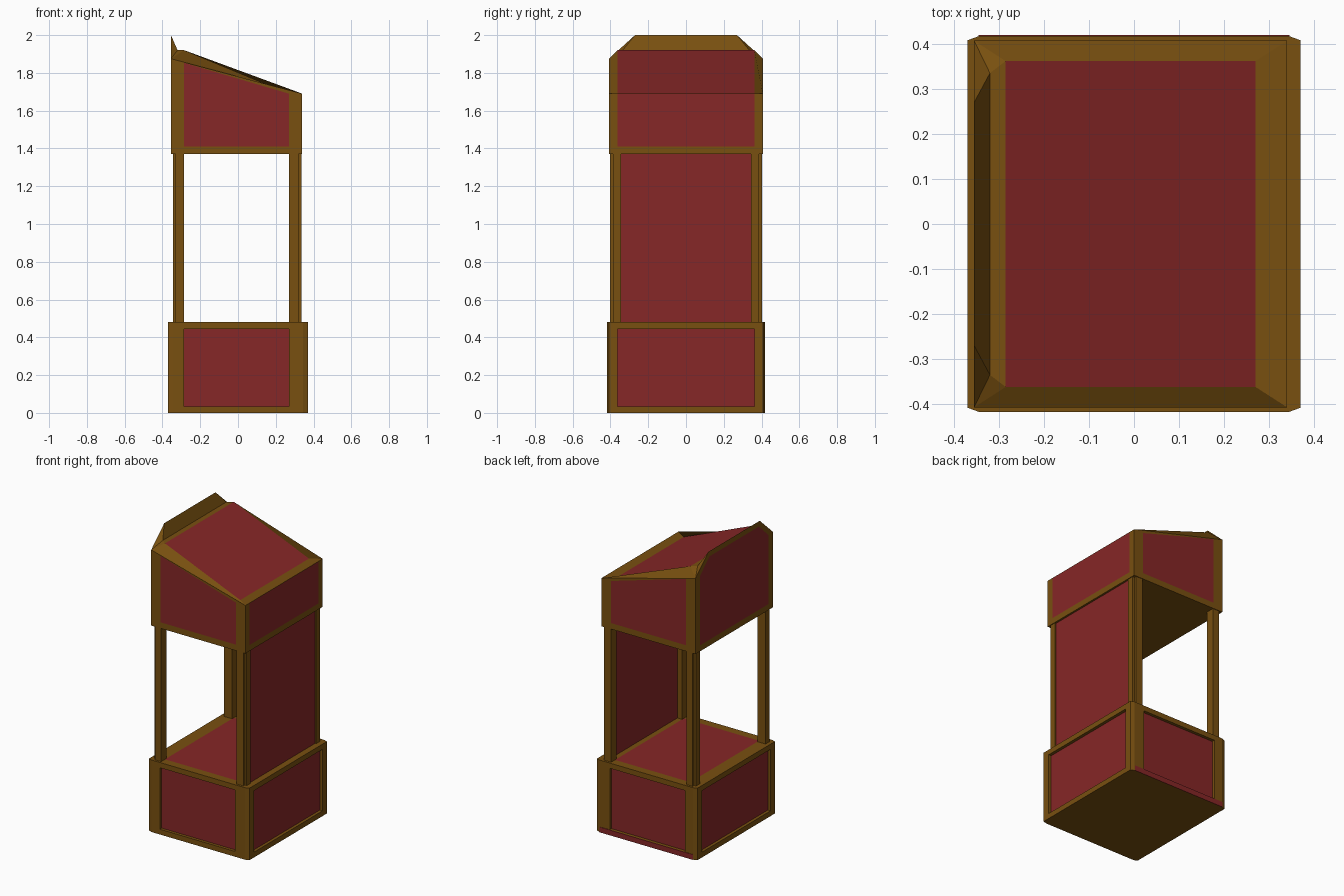
import bpy, bmesh
from mathutils import Vector

if "Cube" in bpy.data.objects:
    bpy.data.objects.remove(bpy.data.objects["Cube"])

def material(name, rgb):
    m = bpy.data.materials.new(name)
    m.diffuse_color = (*rgb, 1)
    m.use_nodes = True
    m.node_tree.nodes["Principled BSDF"].inputs["Base Color"].default_value = m.diffuse_color
    return m

BROWN = material("brown wood", (0.19, 0.08, 0.005))
RED = material("dark red panel", (0.24, 0.02, 0.02))

def add_face(bm, pts, mat=0):
    f = bm.faces.new([bm.verts.new(p) for p in pts])
    f.material_index = mat

def panel(bm, outer, inner, depth=(0, 0, 0), skip=()):
    """Brown frame ring, recess walls, red infill."""
    d, n = Vector(depth), len(outer)
    sunk = [Vector(p) + d for p in inner]
    for i in range(n):
        j = (i + 1) % n
        if i not in skip:
            add_face(bm, [outer[i], outer[j], inner[j], inner[i]])
        if d.length > 0:
            add_face(bm, [inner[i], inner[j], sunk[j], sunk[i]])
    add_face(bm, sunk, 1)

def finish(bm, name):
    bmesh.ops.remove_doubles(bm, verts=bm.verts, dist=0.0005)
    bmesh.ops.recalc_face_normals(bm, faces=bm.faces)
    me = bpy.data.meshes.new(name)
    bm.to_mesh(me)
    bm.free()
    me.materials.append(BROWN)
    me.materials.append(RED)
    ob = bpy.data.objects.new(name, me)
    bpy.context.collection.objects.link(ob)
    return ob

def rect(a0, a1, b0, b1, place):
    return [place(a, b) for a, b in ((a0, b0), (a1, b0), (a1, b1), (a0, b1))]

XI0, XI1, YI = -0.285, 0.27, 0.362      # inner panel limits

# --- base cabinet with recessed side panels ---
bm = bmesh.new()
H, CX, CY, X, Y = 0.48, 0.345, 0.408, 0.37, 0.417
for s in (-1, 1):
    fy = lambda a, b: (a, s * Y, b)
    fx = lambda a, b: (s * X, a, b)
    panel(bm, rect(-CX, CX, 0, H, fy), rect(XI0, XI1, 0.035, 0.445, fy), (0, -s * 0.02, 0))
    panel(bm, rect(-CY, CY, 0, H, fx), rect(-YI, YI, 0.035, 0.445, fx), (-s * 0.02, 0, 0))
    for t in (-1, 1):                    # chamfered corners
        add_face(bm, [(s * CX, t * Y, 0), (s * X, t * CY, 0), (s * X, t * CY, H), (s * CX, t * Y, H)])
        add_face(bm, [(s * CX, t * Y, H), (s * X, t * CY, H), (s * CX, t * CY, H)])
    add_face(bm, [(-CX, s * Y, H), (CX, s * Y, H), (CX, s * CY, H), (-CX, s * CY, H)])
top = lambda a, b: (a, b, H)
panel(bm, rect(-X, X, -CY, CY, top), rect(XI0, XI1, -YI, YI, top))
add_face(bm, [(-CX, -Y, 0), (CX, -Y, 0), (X, -CY, 0), (X, CY, 0),
              (CX, Y, 0), (-CX, Y, 0), (-X, CY, 0), (-X, -CY, 0)])
finish(bm, "base_cabinet")

# red skirting along the bottom of the back
bm = bmesh.new()
for y in (Y, Y + 0.003):
    add_face(bm, rect(-CX, CX, 0, 0.035, lambda a, b: (a, y, b)), 1)
for z in (0, 0.035):
    add_face(bm, [(-CX, Y, z), (CX, Y, z), (CX, Y + 0.003, z), (-CX, Y + 0.003, z)], 1)
finish(bm, "back_skirting")

# --- notched corner posts ---
def prism(bm, plan, z0, z1, mat):
    n = len(plan)
    for z in (z0, z1):
        add_face(bm, [(x, y, z) for x, y in plan], mat)
    for i in range(n):
        a, b = plan[i], plan[(i + 1) % n]
        add_face(bm, [(*a, z0), (*b, z0), (*b, z1), (*a, z1)], mat)

for side, xi, xo in (("left", XI0, -0.345), ("right", XI1, 0.335)):
    xn = xo + (0.014 if xo < 0 else -0.014)
    for end, s in (("front", -1), ("back", 1)):
        plan = [(xi, s * 0.345), (xo, s * 0.345), (xo, s * 0.387),
                (xn, s * 0.387), (xn, s * 0.403), (xi, s * 0.403)]
        bm = bmesh.new()
        prism(bm, plan, H, 1.37, 0)
        finish(bm, end + "_" + side + "_post")

# --- tall red wall on the right ---
bm = bmesh.new()
prism(bm, [(0.305, -YI), (0.327, -YI), (0.327, YI), (0.305, YI)], H, 1.37, 1)
finish(bm, "right_wall")

# --- sloped roof box ---
bm = bmesh.new()
L, R, W, Z0, ZR, ZL = -0.355, 0.34, 0.407, 1.37, 1.69, 1.875
for s in (-1, 1):                        # front and back
    panel(bm,
          [(L, s * W, Z0), (R, s * W, Z0), (R, s * W, ZR), (L, s * W, ZL)],
          [(XI0, s * W, 1.41), (XI1, s * W, 1.41), (XI1, s * W, 1.69), (XI0, s * W, 1.853)])
fr = lambda a, b: (R, a, b)              # right
panel(bm, rect(-W, W, Z0, ZR, fr), rect(-YI, YI, 1.41, ZR - 0.002, fr))
panel(bm,                                # left, with clipped top corners
      [(L, y, z) for y, z in ((-W, Z0), (W, Z0), (W, ZL), (0.27, 2), (-0.27, 2), (-W, ZL))],
      [(L, y, z) for y, z in ((-YI, 1.41), (YI, 1.41), (YI, 1.87), (0.26, 1.965), (-0.26, 1.965), (-YI, 1.87))])
ZC = 1.92                                # sloped top
panel(bm, [(L, -W, ZL), (R, -W, ZR), (R, W, ZR), (L, W, ZL)],
      [(XI0, -YI, ZC), (XI1, -YI, ZR), (XI1, YI, ZR), (XI0, YI, ZC)], skip=(3,))
add_face(bm, [(L, -0.27, 2), (L, 0.27, 2), (-0.32, 0.335, ZC), (-0.32, -0.335, ZC)])
add_face(bm, [(-0.32, -0.335, ZC), (-0.32, 0.335, ZC), (XI0, YI, ZC), (XI0, -YI, ZC)])
for s in (-1, 1):
    add_face(bm, [(L, s * W, ZL), (L, s * 0.27, 2), (-0.32, s * 0.335, ZC)])
    add_face(bm, [(L, s * W, ZL), (-0.32, s * 0.335, ZC), (XI0, s * YI, ZC)])
add_face(bm, rect(L, R, -W, W, lambda a, b: (a, b, Z0)))
finish(bm, "roof_box")
